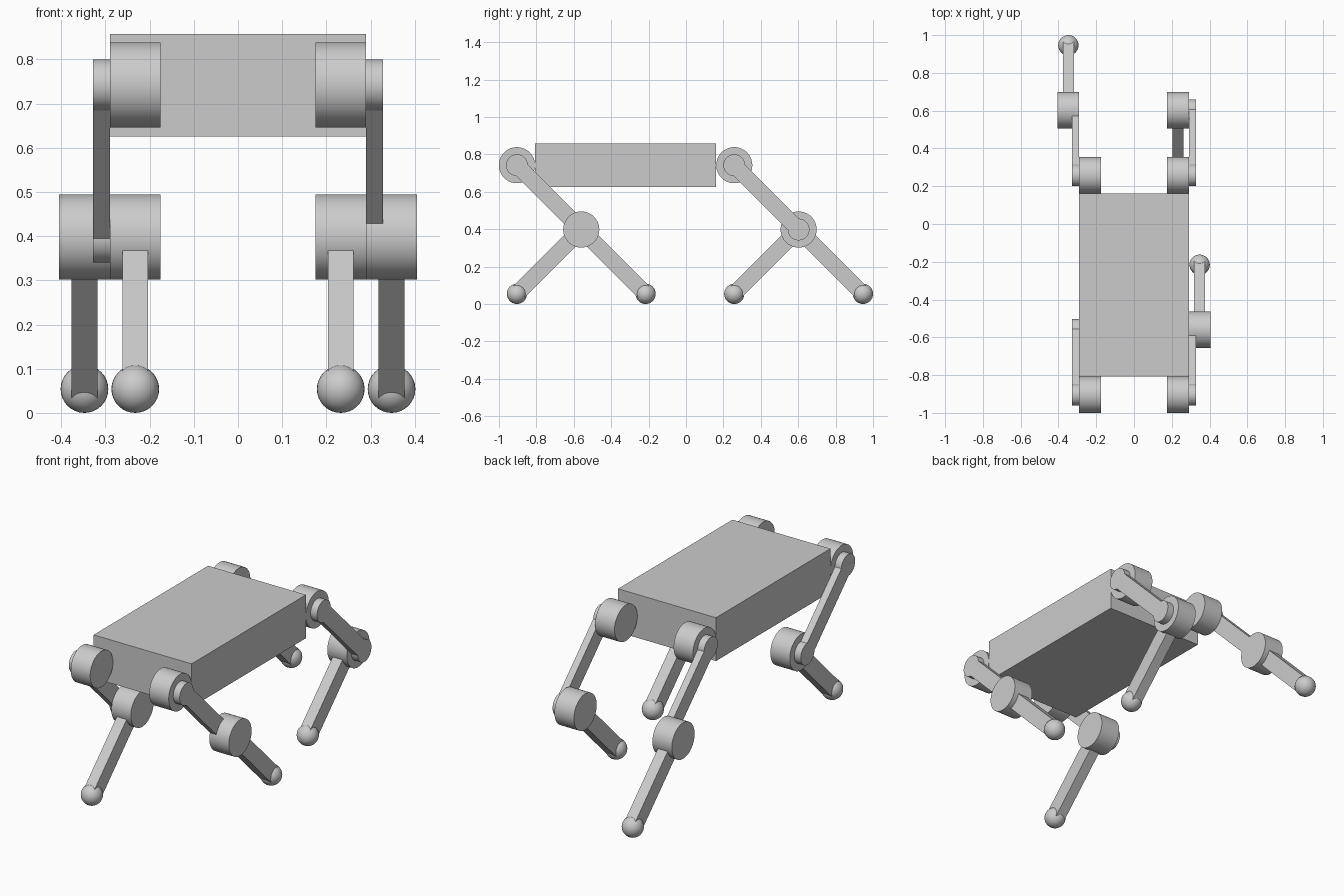
import bpy, math
from mathutils import Vector

if "Cube" in bpy.data.objects:
    bpy.data.objects.remove(bpy.data.objects["Cube"], do_unlink=True)

# Single plain grey
grey = bpy.data.materials.new("light_grey")
grey.use_nodes = True
GREY = (0.6, 0.6, 0.6, 1)
grey.diffuse_color = GREY
grey.node_tree.nodes["Principled BSDF"].inputs["Base Color"].default_value = GREY


def finish(name, smooth=False):
    ob = bpy.context.object
    ob.name = name
    ob.data.materials.append(grey)
    if smooth:
        bpy.ops.object.shade_smooth_by_angle(angle=math.radians(35))
    return ob


def box(name, centre, size, tilt=0):
    bpy.ops.mesh.primitive_cube_add(size=1, location=centre)
    ob = finish(name)
    ob.scale = size
    ob.rotation_euler.x = tilt


def drum(name, x0, x1, y, z, radius):
    """Cylinder along x."""
    bpy.ops.mesh.primitive_cylinder_add(vertices=64, radius=radius, depth=abs(x1 - x0),
                                        location=((x0 + x1) / 2, y, z),
                                        rotation=(0, math.pi / 2, 0))
    finish(name, True)


def bar(name, x, start, end, thick, width):
    """Rectangular link between two (y, z) points."""
    a, b = Vector((x, *start)), Vector((x, *end))
    d = b - a
    box(name, (a + b) / 2, (thick, d.length, width), math.atan2(d.z, d.y))


JOINT_R, DISC_R, FOOT_R = 0.0965, 0.058, 0.054
X_IN, X_MID, X_LINK, X_OUT = 0.175, 0.29, 0.328, 0.405
HIP_Z, KNEE_Z, STEP = 0.742, 0.398, 0.344


def leg(name, side, hip_y, knee_outside):
    hip, knee = (hip_y, HIP_Z), (hip_y + STEP, KNEE_Z)
    # An outside knee swings the shin backward, an inside knee swings it forward
    foot = (knee[0] + (STEP if knee_outside else -STEP), FOOT_R)
    k0, k1 = (X_MID, X_OUT) if knee_outside else (X_IN, X_MID)
    shin_x = side * (k0 + k1) / 2

    drum(name + "_hip_joint", side * X_IN, side * X_MID, *hip, JOINT_R)
    drum(name + "_thigh_upper_disc", side * X_MID, side * X_LINK, *hip, DISC_R)
    drum(name + "_thigh_lower_disc", side * X_MID, side * X_LINK, *knee, DISC_R)
    bar(name + "_thigh", side * (X_MID + X_LINK) / 2, hip, knee, X_LINK - X_MID, 0.086)
    drum(name + "_knee_joint", side * k0, side * k1, *knee, JOINT_R)
    bar(name + "_shin", shin_x, knee, foot, 0.058, 0.086)
    bpy.ops.mesh.primitive_uv_sphere_add(segments=32, ring_count=16, radius=FOOT_R,
                                         location=(shin_x, *foot))
    finish(name + "_foot", True)


# Body
box("body", (0, -0.323, 0.741), (0.58, 0.968, 0.232))

# Legs
leg("front_left", 1, -0.904, True)
leg("front_right", -1, -0.904, False)
leg("back_left", 1, 0.258, False)
leg("back_right", -1, 0.258, True)
